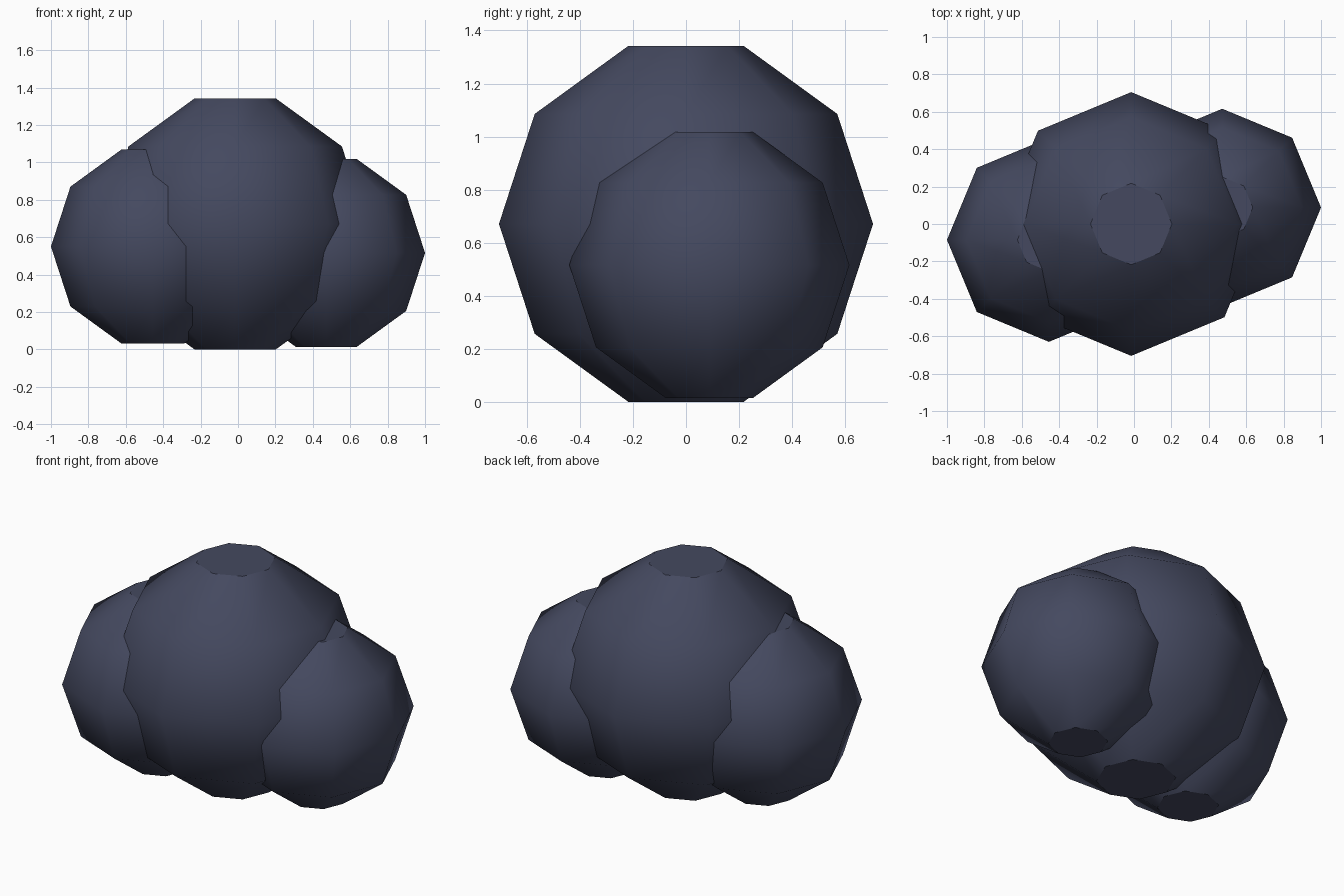
import bpy, bmesh, math

if "Cube" in bpy.data.objects:
    bpy.data.objects.remove(bpy.data.objects["Cube"])

slate = bpy.data.materials.new("dark slate")
slate.diffuse_color = (0.058, 0.066, 0.115, 1)
slate.use_nodes = True
slate.node_tree.nodes["Principled BSDF"].inputs["Base Color"].default_value = slate.diffuse_color


def puff(name, centre, radius, sides=8):
    """Low-poly ball: five rings at 36 degree steps, flat caps at both poles."""
    bm = bmesh.new()
    rings = []
    for lat in (-72, -36, 0, 36, 72):
        a = math.radians(lat)
        r, z = radius * math.cos(a), radius * math.sin(a)
        rings.append([bm.verts.new((r * math.cos(math.tau * i / sides),
                                    r * math.sin(math.tau * i / sides), z))
                      for i in range(sides)])
    # smooth side bands
    for lo, hi in zip(rings, rings[1:]):
        for i in range(sides):
            j = (i + 1) % sides
            bm.faces.new((lo[i], lo[j], hi[j], hi[i])).smooth = True
    # flat caps with a crisp rim
    for cap in (bm.faces.new(rings[0][::-1]), bm.faces.new(rings[-1])):
        for e in cap.edges:
            e.smooth = False
    mesh = bpy.data.meshes.new(name)
    bm.to_mesh(mesh)
    bm.free()
    mesh.materials.append(slate)
    ob = bpy.data.objects.new(name, mesh)
    ob.location = centre
    bpy.context.collection.objects.link(ob)


# three overlapping cloud puffs
puff("centre_puff", (-0.015, 0.0, 0.671), 0.705)
puff("right_puff", (0.472, 0.088, 0.516), 0.528)
puff("left_puff", (-0.455, -0.085, 0.55), 0.545)
